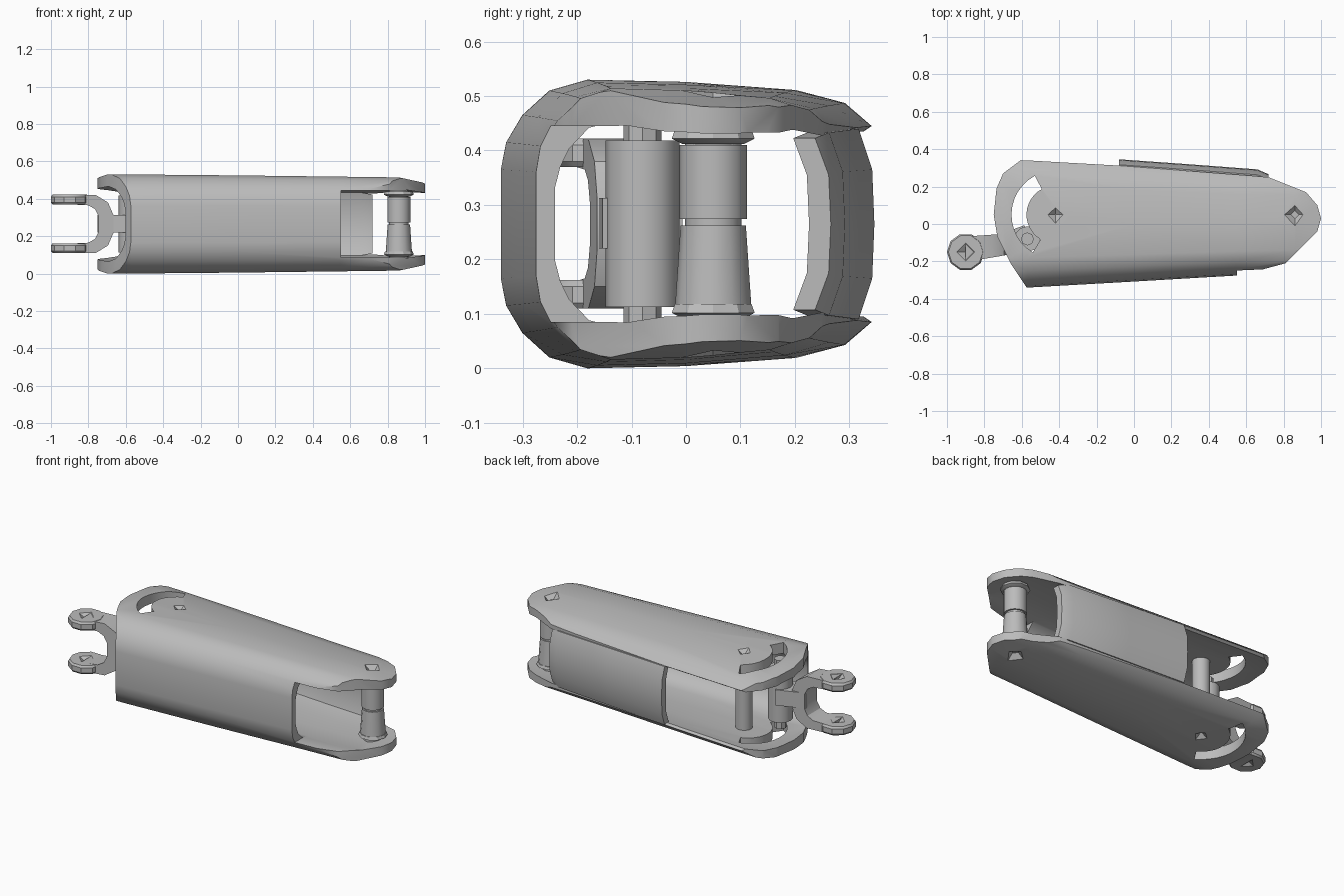
import bpy, bmesh, math
from mathutils import Vector

cube = bpy.data.objects.get("Cube")
if cube:
    bpy.data.objects.remove(cube, do_unlink=True)

steel = bpy.data.materials.new("plain grey metal")
steel.use_nodes = True
GREY = (0.5, 0.5, 0.5, 1)
steel.diffuse_color = GREY
steel.node_tree.nodes["Principled BSDF"].inputs["Base Color"].default_value = GREY
MID = 0.265  # height of the mirror plane


def loft(name, rings):
    """Closed solid through a list of equal-length point rings."""
    bm = bmesh.new()
    loops = [[bm.verts.new(p) for p in ring] for ring in rings]
    n = len(loops[0])
    for a, b in zip(loops, loops[1:]):
        for i in range(n):
            j = (i + 1) % n
            bm.faces.new((a[i], a[j], b[j], b[i]))
    bm.faces.new(loops[0])
    bm.faces.new(loops[-1])
    bmesh.ops.recalc_face_normals(bm, faces=bm.faces)
    mesh = bpy.data.meshes.new(name)
    bm.to_mesh(mesh)
    bm.free()
    mesh.materials.append(steel)
    ob = bpy.data.objects.new(name, mesh)
    bpy.context.collection.objects.link(ob)
    return ob


def prism(name, outline, z0, z1):
    return loft(name, [[(x, y, z) for x, y in outline] for z in (z0, z1)])


def lathe(name, centre, profile, sides=16):
    """Vertical turned part; profile is a list of (radius, height)."""
    turn = [2 * math.pi * i / sides for i in range(sides)]
    return loft(name, [[(centre[0] + r * math.cos(a), centre[1] + r * math.sin(a), z)
                        for a in turn] for r, z in profile])


def boolean(ob, cutter, operation="DIFFERENCE"):
    mod = ob.modifiers.new("cut", "BOOLEAN")
    mod.object, mod.operation, mod.solver = cutter, operation, "EXACT"
    bpy.context.view_layer.objects.active = ob
    bpy.ops.object.modifier_apply(modifier=mod.name)
    bpy.data.objects.remove(cutter, do_unlink=True)


def pits(ob, centre, radius, low, high, depth):
    """Four-sided pointed recesses in the lower and upper faces."""
    for z, d in ((low, -1), (high, 1)):
        boolean(ob, lathe("pit_cutter", centre, [(0.004, z - d * depth),
                (radius, z), (radius, z + d * 0.08)], 4))


PIVOT, TIP, HUB, EYE = (-0.42, 0.05), (0.86, 0.05), (-0.57, -0.08), (-0.9, -0.15)

# Housing: C-shaped section, tapering to the right end and open at the back
outer = [(0.34, 0.18), (0.29, 0.222), (0.2, 0.246), (0, 0.261), (-0.18, 0.265),
         (-0.25, 0.245), (-0.3, 0.2), (-0.33, 0.15), (-0.34, 0.1)]
inner = [(0.325, 0.17), (0.26, 0.183), (0.15, 0.195), (0, 0.2), (-0.15, 0.2),
         (-0.22, 0.185), (-0.265, 0.145), (-0.285, 0.11), (-0.297, 0.07)]
half = outer + [(y, -h) for y, h in reversed(outer)]
section = half + [(y, -h) for y, h in inner] + list(reversed(inner))
stations = [(-0.8, 1.02, 0.9), (-0.7, 1.01, 1), (-0.57, 1, 1), (0.0, 0.905, 0.98),
            (0.55, 0.81, 0.955), (0.86, 0.77, 0.94), (1.05, 0.75, 0.8)]
housing = loft("housing", [[(x, y * sy, MID + h * sz) for y, h in section]
                           for x, sy, sz in stations])

# Plan outline shared by the upper and lower cheeks
plan = [(-0.75, 0.05), (-0.735, 0.19), (-0.7, 0.27), (-0.6, 0.345), (-0.08, 0.312),
        (0.63, 0.258), (0.72, 0.25), (0.92, 0.17), (0.98, 0.1), (1, 0.03),
        (0.98, -0.04), (0.81, -0.21), (0.55, -0.28), (-0.57, -0.345),
        (-0.66, -0.21), (-0.73, -0.07)]
boolean(housing, prism("plan_cutter", plan, -0.2, 0.8), "INTERSECT")

# Front window at the right end
window = [(0.55, -0.5), (1.2, -0.5), (1.2, -0.1), (0.55, -0.1)]
boolean(housing, prism("window_cutter", window, 0.085, 0.445))

# Curved slots around the pivot
angles = [math.radians(118 + 121 * i / 12) for i in range(13)]
slot = [(PIVOT[0] + r * math.cos(a), PIVOT[1] + r * math.sin(a))
        for r, arc in ((0.235, angles), (0.155, angles[::-1])) for a in arc]
boolean(housing, prism("slot_cutter", slot, -0.2, 0.8))
pits(housing, TIP, 0.065, 0.015, 0.515, 0.05)
pits(housing, PIVOT, 0.05, 0.003, 0.527, 0.03)

# Bowed cover plate closing part of the back
bow = [(-0.025, 0.175), (0, 0.1), (0.004, 0), (0, -0.1), (-0.025, -0.175)]
rings = []
for x, y, s in ((-0.08, 0.342, 1), (0.3, 0.315, 0.98), (0.66, 0.288, 0.96), (0.72, 0.262, 0.9)):
    rings.append([(x, y + d, MID + h * s) for d, h in bow]
                 + [(x, y + d - 0.04, MID + h * s) for d, h in reversed(bow)])
cover = loft("back_cover", rings)

# Pins and rollers
lathe("pivot_pin", PIVOT, [(0.048, 0.05), (0.048, 0.48)])
lathe("tip_pin", TIP, [(0.052, 0.05), (0.052, 0.48)])
lathe("upper_roller", TIP, [(0.062, 0.274), (0.062, 0.41)])
lathe("lower_roller", TIP, [(0.07, 0.115), (0.06, 0.262)], 12)
for name, z in (("lower_washer", 0.092), ("upper_washer", 0.412)):
    lathe(name, TIP, [(0.06, z), (0.08, z + 0.01), (0.074, z + 0.026)], 10)
lathe("hub_pin", HUB, [(0.035, 0.06), (0.035, 0.47)], 8)
lathe("hub", HUB, [(0.068, 0.113), (0.068, 0.418)], 12)


def bar(name, a, b, wa, wb, z0, z1):
    """Tapering straight bar between two plan points."""
    a, b = Vector(a), Vector(b)
    side = (b - a).orthogonal().normalized()
    return prism(name, [a + side * wa, b + side * wb, b - side * wb, a - side * wa], z0, z1)


# Fork: neck, yoke and two eyes
bar("fork_neck", HUB, (-0.74, -0.115), 0.075, 0.05, 0.22, 0.313)
yoke_path = [(-0.9, 0.155), (-0.76, 0.155), (-0.695, 0.115), (-0.665, 0.045),
             (-0.665, -0.045), (-0.695, -0.115), (-0.76, -0.155), (-0.9, -0.155)]
yoke_inside = [(-0.9, -0.105), (-0.8, -0.1), (-0.765, -0.08), (-0.745, -0.04),
               (-0.745, 0.04), (-0.765, 0.08), (-0.8, 0.1), (-0.9, 0.105)]
yoke = loft("fork_yoke", [[(x, -0.135 + 0.12 * (x + 0.9) + side * (0.068 - 0.05 * (x + 0.9)), MID + h)
                           for x, h in yoke_path + yoke_inside] for side in (-1, 1)])
for name, z in (("lower_eye", 0.11), ("upper_eye", 0.37)):
    eye = lathe(name, EYE, [(0.092, z), (0.1, z + 0.01), (0.1, z + 0.04), (0.092, z + 0.052)], 10)
    pits(eye, EYE, 0.048, z, z + 0.052, 0.022)

# Smooth shading with sharp edges kept
bpy.ops.object.select_all(action="DESELECT")
for ob in bpy.context.scene.objects:
    if ob.type == "MESH":
        ob.select_set(True)
        bpy.context.view_layer.objects.active = ob
bpy.ops.object.shade_smooth_by_angle(angle=math.radians(32))
